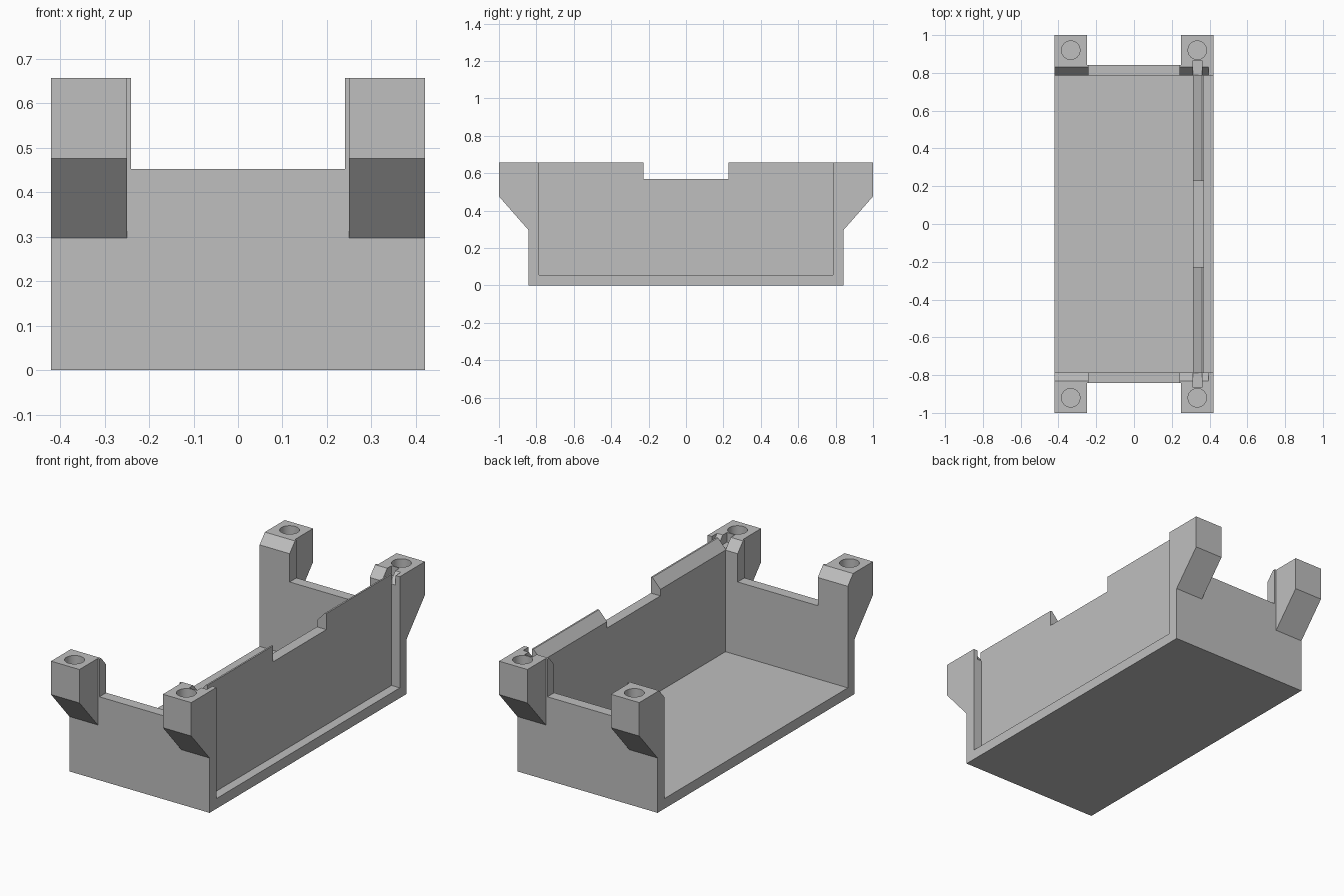
import bpy
import bmesh
from math import radians
from mathutils import Vector

cube = bpy.data.objects.get("Cube")
if cube:
    bpy.data.objects.remove(cube, do_unlink=True)

grey = bpy.data.materials.new("plain grey")
grey.use_nodes = True
colour = (0.52, 0.52, 0.52, 1)
grey.diffuse_color = colour
grey.node_tree.nodes["Principled BSDF"].inputs["Base Color"].default_value = colour

HALF_W, WALL_IN, WALL_OUT, TOP, FLOOR = 0.42, 0.785, 0.843, 0.657, 0.055


def prism(name, profile, axis, start, end):
    """Extrude a closed profile along x (profile is y, z) or y (profile is x, z)."""
    bm = bmesh.new()
    place = (lambda a, b: (start, a, b)) if axis == "x" else (lambda a, b: (a, start, b))
    face = bm.faces.new([bm.verts.new(place(a, b)) for a, b in profile])
    new = bmesh.ops.extrude_face_region(bm, geom=[face])["geom"]
    shift = end - start
    offset = Vector((shift, 0, 0)) if axis == "x" else Vector((0, shift, 0))
    bmesh.ops.translate(bm, vec=offset, verts=[g for g in new if isinstance(g, bmesh.types.BMVert)])
    bmesh.ops.recalc_face_normals(bm, faces=bm.faces)
    mesh = bpy.data.meshes.new(name)
    bm.to_mesh(mesh)
    bm.free()
    mesh.materials.append(grey)
    obj = bpy.data.objects.new(name, mesh)
    bpy.context.collection.objects.link(obj)
    return obj


def box(name, x0, x1, y0, y1, z0, z1):
    return prism(name, [(y0, z0), (y1, z0), (y1, z1), (y0, z1)], "x", x0, x1)


def combine(target, tool, operation):
    bpy.context.view_layer.objects.active = target
    mod = target.modifiers.new(operation, "BOOLEAN")
    mod.operation, mod.solver, mod.object = operation, "EXACT", tool
    bpy.ops.object.modifier_apply(modifier=mod.name)
    bpy.data.objects.remove(tool, do_unlink=True)


# Floor of the tray, open along its -x side
tray = box("tray", -HALF_W, HALF_W, -0.8, 0.8, 0, FLOOR)

# Side panel with a bevelled top edge and a central notch
panel = prism("side_panel", [(0.313, 0.02), (0.37, 0.02), (0.37, TOP), (0.361, TOP), (0.313, 0.605)],
              "y", -0.79, 0.79)
combine(panel, box("notch", 0.2, 0.5, -0.228, 0.228, 0.57, 0.8), "DIFFERENCE")

wall_profile = [(-HALF_W, 0), (HALF_W, 0), (HALF_W, TOP), (0.24, TOP),
                (0.24, 0.452), (-0.24, 0.452), (-0.24, TOP), (-HALF_W, TOP)]

for side in (-1, 1):
    # End wall with raised corners
    end = prism("end_wall", wall_profile, "y", side * WALL_IN, side * WALL_OUT)

    # Mounting bosses with sloping undersides and screw holes
    outline = [(0.82, 0.297), (WALL_OUT, 0.297), (1, 0.476), (1, TOP), (0.82, TOP)]
    for x0, x1 in ((-HALF_W, -0.25), (0.25, HALF_W)):
        boss = prism("boss", [(side * y, z) for y, z in outline], "x", x0, x1)
        combine(end, boss, "UNION")
        bpy.ops.mesh.primitive_cylinder_add(vertices=40, radius=0.049, depth=0.3,
                                            location=((x0 + x1) / 2, side * 0.92, 0.66))
        combine(end, bpy.context.object, "DIFFERENCE")

    # Inner top bevel, stopping short of the closed side
    wedge = [(side * y, z) for y, z in ((0.74, 0.605), (WALL_IN, 0.605), (0.83, TOP),
                                        (0.83, 0.7), (0.74, 0.7))]
    combine(end, prism("bevel", wedge, "x", -0.5, 0.395), "DIFFERENCE")

    # Latch slot at the panel end
    combine(end, box("slot", 0.313, 0.361, *sorted((side * 0.75, side * 0.866)), 0.605, 0.7), "DIFFERENCE")
    combine(tray, end, "UNION")

combine(tray, panel, "UNION")

# Merge coplanar faces and keep the screw holes round
bm = bmesh.new()
bm.from_mesh(tray.data)
bmesh.ops.remove_doubles(bm, verts=bm.verts, dist=0.0001)
bmesh.ops.dissolve_limit(bm, angle_limit=radians(1), verts=bm.verts, edges=bm.edges)
bm.to_mesh(tray.data)
bm.free()
tray.data.materials.clear()
tray.data.materials.append(grey)
for face in tray.data.polygons:
    face.material_index = 0
bpy.ops.object.select_all(action="DESELECT")
tray.select_set(True)
bpy.context.view_layer.objects.active = tray
bpy.ops.object.shade_smooth_by_angle(angle=radians(30))
